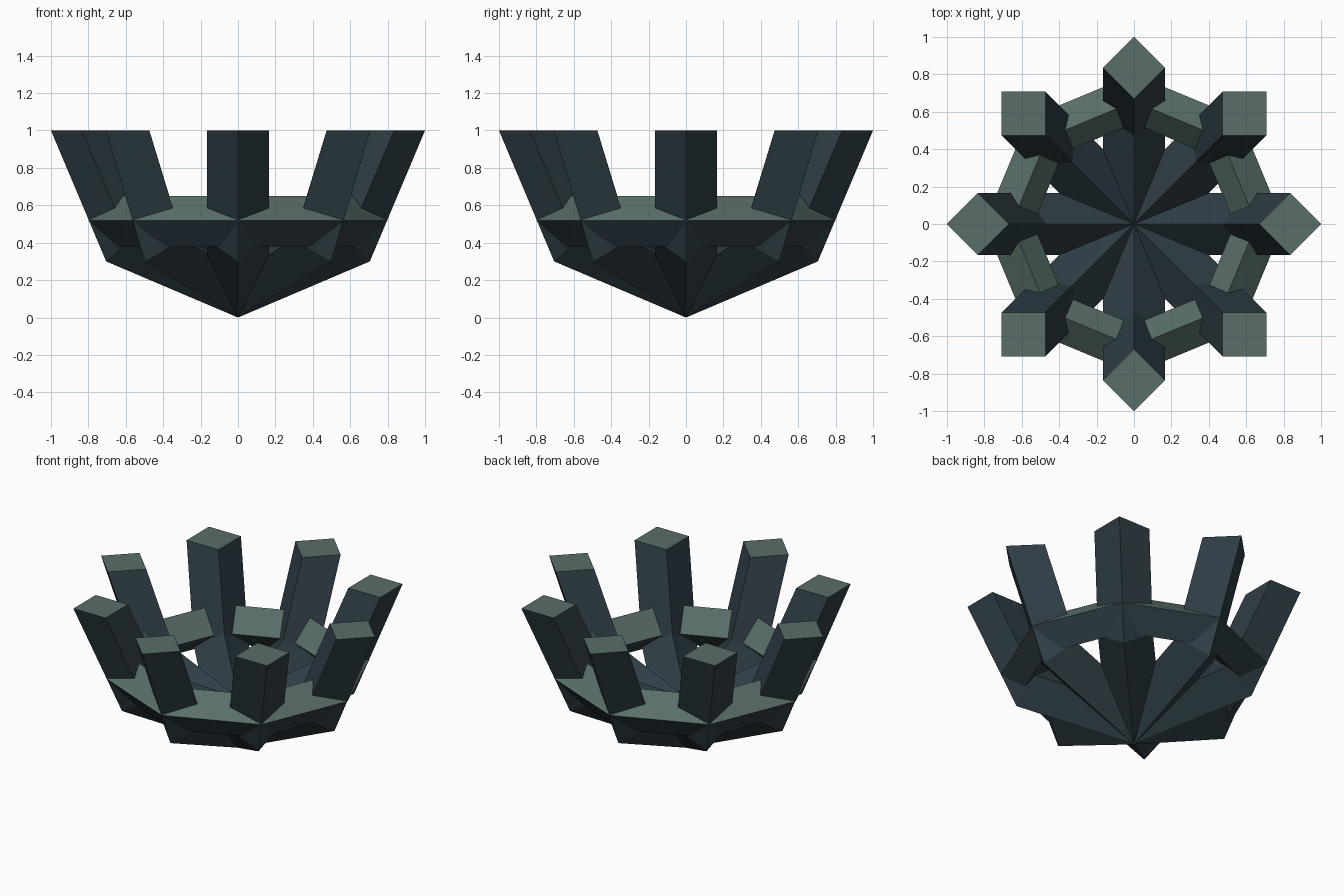
import bpy, bmesh, math
from mathutils import Matrix

if "Cube" in bpy.data.objects:
    bpy.data.objects.remove(bpy.data.objects["Cube"])


def material(name, rgb):
    m = bpy.data.materials.new(name)
    m.diffuse_color = (*rgb, 1.0)
    m.use_nodes = True
    m.node_tree.nodes["Principled BSDF"].inputs["Base Color"].default_value = m.diffuse_color
    return m


DARK = material("dark_slate_blue", (0.028, 0.047, 0.060))
GREEN = material("grey_green", (0.100, 0.158, 0.143))


def finish(bm, name, green_rule):
    """Turn a bmesh into an object, colouring faces by their direction."""
    bmesh.ops.recalc_face_normals(bm, faces=bm.faces[:])
    for f in bm.faces:
        f.material_index = 1 if green_rule(f.normal) else 0
    me = bpy.data.meshes.new(name)
    bm.to_mesh(me)
    bm.free()
    me.materials.append(DARK)
    me.materials.append(GREEN)
    ob = bpy.data.objects.new(name, me)
    bpy.context.collection.objects.link(ob)
    return ob


def bridge(bm, a, b):
    n = len(a)
    for i in range(n):
        j = (i + 1) % n
        bm.faces.new((a[i], a[j], b[j], b[i]))


# Bent diamond-section arms: (outer, middle, inner) corners as (radius, z)
W = 0.165
STATIONS = [
    ((0.0, 0.0), (0.0, 0.166), (0.0, 0.333)),
    ((0.705, 0.30), (0.588, 0.417), (0.47, 0.535)),
    ((1.0, 1.0), (0.835, 1.0), (0.67, 1.0)),
]
for k in range(8):
    bm = bmesh.new()
    loops = []
    for o, m, i in STATIONS:
        pts = [(o[0], 0, o[1]), (m[0], W, m[1]), (i[0], 0, i[1]), (m[0], -W, m[1])]
        loops.append([bm.verts.new(p) for p in pts])
    for a, b in zip(loops, loops[1:]):
        bridge(bm, a, b)
    bm.faces.new(loops[0])
    bm.faces.new(loops[-1])
    bm.transform(Matrix.Rotation(k * math.pi / 4, 4, 'Z'))
    finish(bm, f"arm_{k + 1}", lambda n: n.z > 0.9)

# Octagonal ring with a tilted square section, corners on the arms
SECTION = [(0.80, 0.52), (0.655, 0.65), (0.538, 0.51), (0.683, 0.38)]
bm = bmesh.new()
loops = []
for k in range(8):
    a = k * math.pi / 4
    loops.append([bm.verts.new((r * math.cos(a), r * math.sin(a), z)) for r, z in SECTION])
for k in range(8):
    bridge(bm, loops[k], loops[(k + 1) % 8])
finish(bm, "ring", lambda n: n.z > 0.1)
